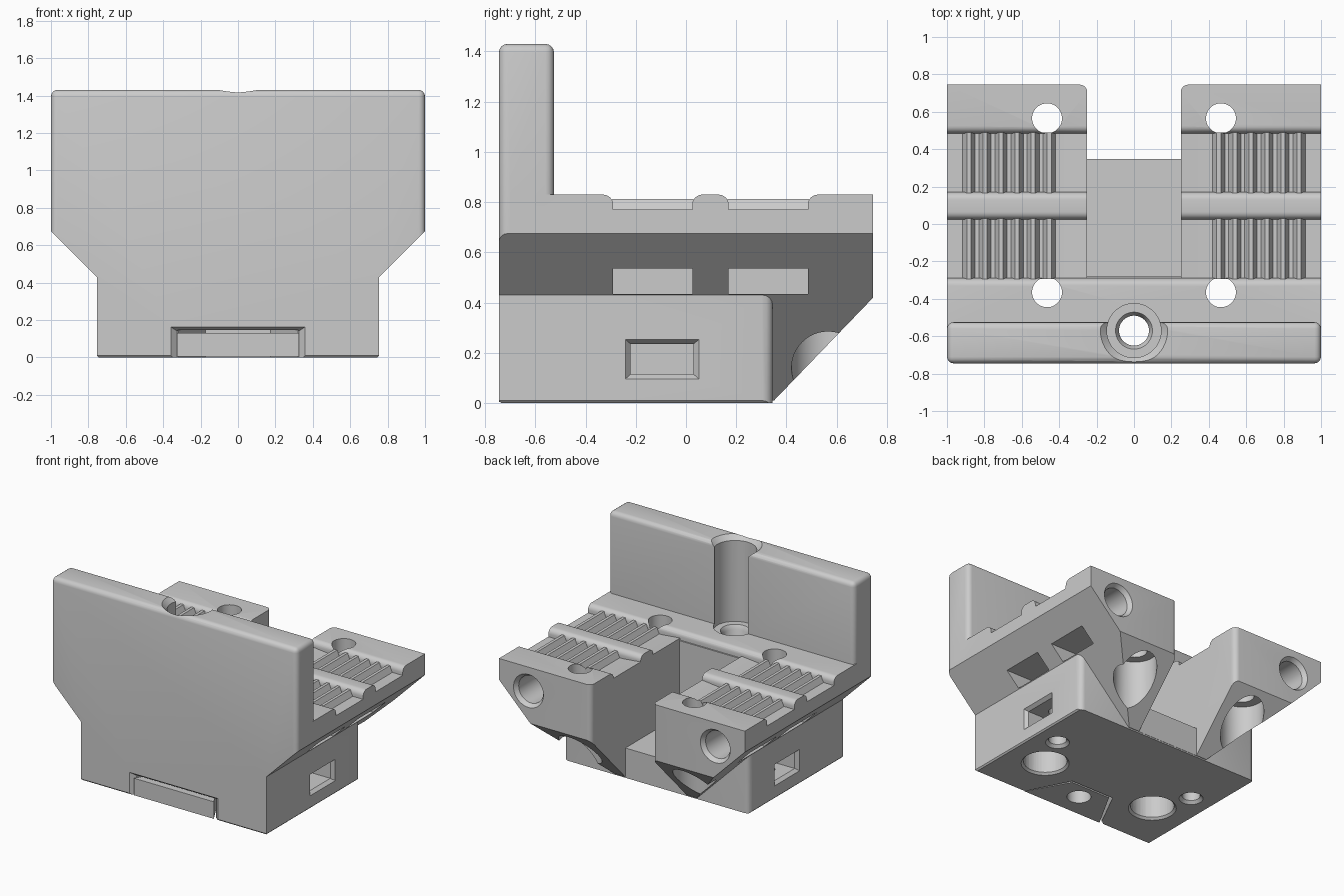
import bpy, bmesh
from math import sin, cos, pi
from mathutils import Vector

if "Cube" in bpy.data.objects:
    bpy.data.objects.remove(bpy.data.objects["Cube"], do_unlink=True)

grey = bpy.data.materials.new("plain_grey")
grey.use_nodes = True
grey.diffuse_color = (0.6, 0.6, 0.6, 1)
grey.node_tree.nodes["Principled BSDF"].inputs["Base Color"].default_value = (0.6, 0.6, 0.6, 1)


def ring(axis, c, pts):
    """Place a flat outline across the given axis."""
    place = {"x": lambda u, v: (c, u, v), "y": lambda u, v: (u, c, v), "z": lambda u, v: (u, v, c)}
    return [place[axis](u, v) for u, v in pts]


def arc(cx, cy, r, a0, a1, n=6):
    return [(cx + r * cos((a0 + (a1 - a0) * i / n) * pi / 180),
             cy + r * sin((a0 + (a1 - a0) * i / n) * pi / 180)) for i in range(n + 1)]


def circle(cx, cy, r):
    return arc(cx, cy, r, 0, 360, 48)[:-1]


def rect(x0, x1, y0, y1):
    return [(x0, y0), (x1, y0), (x1, y1), (x0, y1)]


def loft(name, a, b, bevel=0, pick=None, clips=(), segments=4):
    """Solid between two matching outlines, with optional bevels and clip planes."""
    bm = bmesh.new()
    va, vb = [bm.verts.new(p) for p in a], [bm.verts.new(p) for p in b]
    n = len(va)
    bm.faces.new(va)
    bm.faces.new(vb)
    for i in range(n):
        j = (i + 1) % n
        bm.faces.new((va[i], va[j], vb[j], vb[i]))
    for co, no in clips:
        geom = bm.verts[:] + bm.edges[:] + bm.faces[:]
        bmesh.ops.bisect_plane(bm, geom=geom, plane_co=co, plane_no=no, clear_outer=True)
        bmesh.ops.holes_fill(bm, edges=[e for e in bm.edges if e.is_boundary])
    bmesh.ops.recalc_face_normals(bm, faces=bm.faces[:])
    if bevel:
        edges = [e for e in bm.edges if pick(e.verts[0].co, e.verts[1].co)]
        bmesh.ops.bevel(bm, geom=edges, offset=bevel, segments=segments, profile=0.5, affect="EDGES")
    me = bpy.data.meshes.new(name)
    bm.to_mesh(me)
    bm.free()
    ob = bpy.data.objects.new(name, me)
    bpy.context.collection.objects.link(ob)
    me.materials.append(grey)
    return ob


def prism(name, axis, c0, c1, pts, **kw):
    return loft(name, ring(axis, c0, pts), ring(axis, c1, pts), **kw)


def combine(target, other, op="DIFFERENCE"):
    mod = target.modifiers.new("combine", "BOOLEAN")
    mod.operation, mod.solver, mod.object = op, "EXACT", other
    bpy.context.view_layer.objects.active = target
    bpy.ops.object.modifier_apply(modifier=mod.name)
    bpy.data.objects.remove(other, do_unlink=True)


def cut(axis, c0, c1, pts, pts_end=None):
    combine(body, loft("cutter", ring(axis, c0, pts), ring(axis, c1, pts_end or pts)))


def drill(axis, c0, c1, u, v, r, r_end=None):
    cut(axis, c0, c1, circle(u, v, r), circle(u, v, r_end or r))


FRONT, BACK, DECK, FLOOR, R = -0.745, 0.745, 0.83, 0.77, 0.04
TROUGHS = ((-0.29, 0.025), (0.17, 0.485))

# Upright front plate, with rounded upper edges
outline = [(-1, 1.43), (-1, 0.675), (-0.755, 0.43), (-0.755, 0)]
outline += [(-x, z) for x, z in reversed(outline)]
body = prism("carriage_body", "y", FRONT, -0.525, outline, bevel=0.035,
             pick=lambda p, q: min(p.z, q.z) > 0.6 and (abs(p.y - q.y) < 0.01 or p.z > 1.4))

# Deck with two cross troughs, undercut sides and sloping back
profile = [(-0.7, 0.01), (0.35, 0.01), (BACK, 0.42), (BACK, DECK)]
for y0, y1 in reversed(TROUGHS):
    profile += arc(y1 + R, DECK - R, R, 90, 180) + [(y1, FLOOR), (y0, FLOOR)]
    profile += arc(y0 - R, DECK - R, R, 0, 90)
profile += [(-0.7, DECK)]
clips = [(Vector((s, 0, 0.675)), Vector((s, 0, -1))) for s in (1, -1)]
combine(body, prism("deck", "x", -1, 1, profile, clips=clips), "UNION")

# Lower block with rounded back corners
block = prism("block", "z", 0, 0.43, rect(-0.755, 0.755, -0.6, 0.345), bevel=0.04,
              pick=lambda p, q: abs(p.z - q.z) > 0.1 and p.y > 0)
combine(body, block, "UNION")

# Bottom edge chamfers
for s in (1, -1):
    cut("y", -0.9, 0.9, [(s * 0.735, -0.01), (s * 0.9, -0.01), (s * 0.9, 0.155)])
cut("x", -0.9, 0.9, [(-0.725, -0.01), (-0.9, -0.01), (-0.9, 0.165)])

# Central notch between the arms, with rounded mouth corners
side = [(0.25, -0.28)] + arc(0.25 + R, BACK - R, R, 180, 90) + [(0.29, 0.9)]
cut("z", 0.22, 1, side + [(-x, y) for x, y in reversed(side)])
side[0] = (0.25, 0.347)
cut("z", -0.1, 0.3, side + [(-x, y) for x, y in reversed(side)])

# Central bolt hole and its clearance channel in the plate
drill("z", -0.1, 1, 0, -0.57, 0.08)
drill("z", 0.77, 0.81, 0, -0.57, 0.08, 0.105)
drill("z", 0.8, 1.5, 0, -0.57, 0.145)
drill("z", 1.39, 1.44, 0, -0.57, 0.14, 0.19)

for s in (1, -1):
    # Vertical bolt holes with counterbores from below
    for y in (0.565, -0.365):
        drill("z", -0.1, 1, s * 0.465, y, 0.08)
        drill("z", -0.1, 0.45, s * 0.465, y, 0.145)
    drill("z", -0.01, 0.02, s * 0.465, -0.365, 0.17, 0.14)
    # Small nut holes and side nut windows
    drill("z", -0.1, 0.4, s * 0.58, -0.1, 0.06)
    drill("z", -0.01, 0.02, s * 0.58, -0.1, 0.09, 0.06)
    cut("x", s * 0.45, s * 0.9, rect(-0.22, 0.03, 0.115, 0.235))
    cut("x", s * 0.73, s * 0.757, rect(-0.22, 0.03, 0.115, 0.235), rect(-0.243, 0.053, 0.095, 0.255))
    # Strap slots in the undercut sides
    for y0, y1 in TROUGHS:
        cut("x", s * 0.62, s * 1.1, rect(y0, y1, 0.435, 0.535))
    # Horizontal sockets in the arm ends
    drill("y", 0.1, 0.9, s * 0.76, 0.655, 0.1)
    drill("y", 0.715, 0.75, s * 0.76, 0.655, 0.1, 0.125)

# Tapered pocket at the lower front, and the insert that fills it
cut("z", -0.1, 0.145, [(-0.363, -0.8), (0.363, -0.8), (0.175, -0.43), (-0.175, -0.43)])
cut("y", -0.75, -0.715, rect(-0.365, 0.365, -0.05, 0.167), rect(-0.325, 0.325, -0.05, 0.14))
insert = prism("front_insert", "z", 0.005, 0.13, [(-0.325, FRONT), (0.325, FRONT), (0.16, -0.45), (-0.16, -0.45)])
combine(insert, prism("cutter", "z", -0.1, 0.3, circle(0, -0.57, 0.08)))

# Belt teeth and tilted inner pads across the troughs
parts = [body, insert]
for s, word in ((1, "left"), (-1, "right")):
    for (y0, y1), row in zip(TROUGHS, ("front", "back")):
        tooth = [(0.25, FLOOR - 0.005), (0.25, 0.785), (0.4, FLOOR)]
        for i in range(6):
            x = 0.42 + 0.086 * i
            tooth += [(x, FLOOR), (x + 0.022, 0.812), (x + 0.044, 0.812), (x + 0.066, FLOOR)]
        tooth += [(0.93, FLOOR - 0.005)]
        parts.append(prism(f"{word}_{row}_belt_teeth", "y", y0 - 0.005, y1 + 0.005,
                           [(s * x, z) for x, z in tooth]))

# Smooth shading on rounds, sharp edges kept
for ob in parts:
    bpy.ops.object.select_all(action="DESELECT")
    ob.select_set(True)
    bpy.context.view_layer.objects.active = ob
    bpy.ops.object.shade_smooth_by_angle(angle=0.6)
